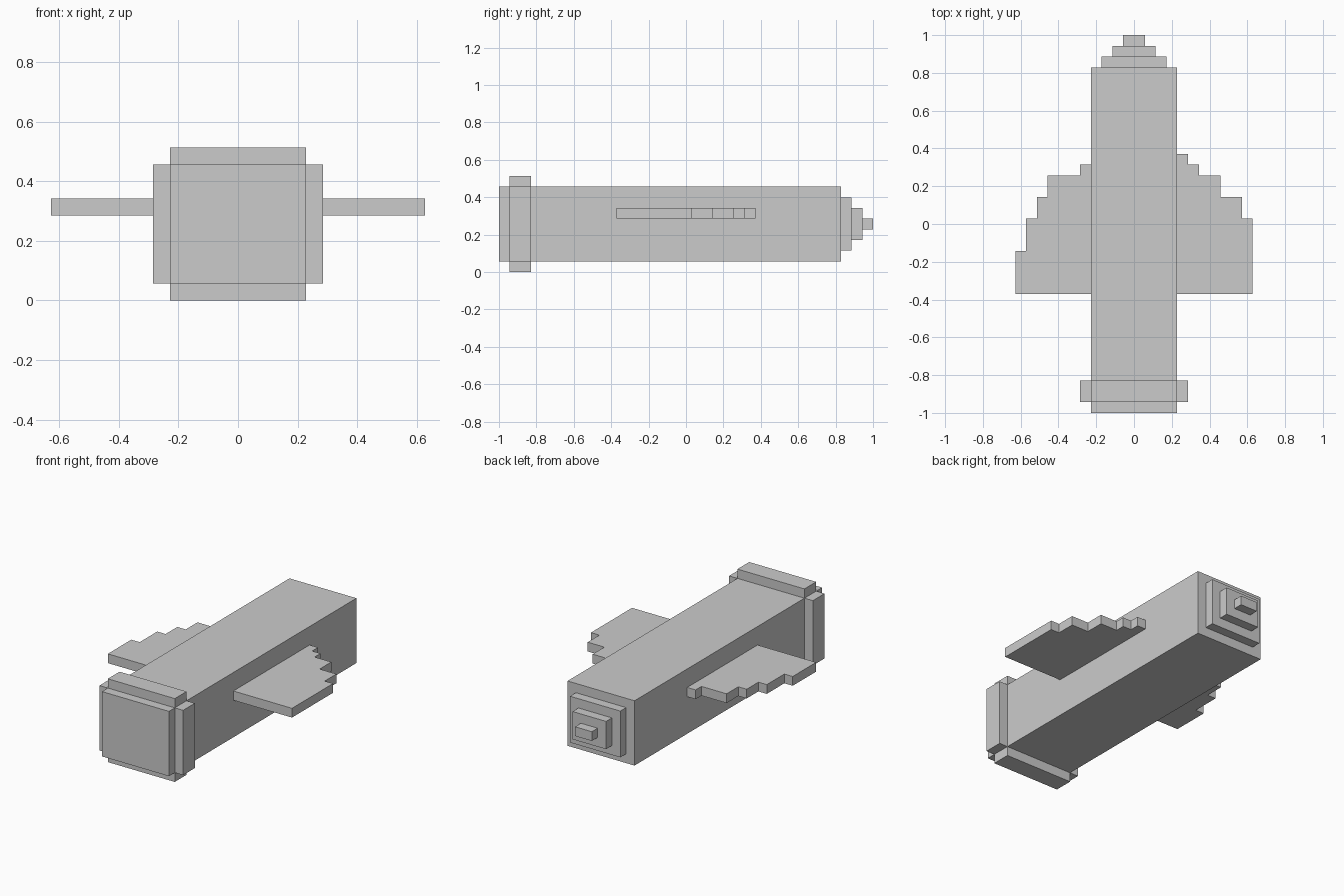
import bpy
import bmesh

if "Cube" in bpy.data.objects:
    bpy.data.objects.remove(bpy.data.objects["Cube"])

U = 2 / 35  # one block of the grid the model is built on


def prism(name, outline, z0, z1):
    """Extrude an outline (x, y in blocks, y counted from the tail) from z0 to z1."""
    bm = bmesh.new()
    face = bm.faces.new([bm.verts.new((x * U, y * U - 1, z0 * U)) for x, y in outline])
    ext = bmesh.ops.extrude_face_region(bm, geom=[face])
    verts = [v for v in ext["geom"] if isinstance(v, bmesh.types.BMVert)]
    bmesh.ops.translate(bm, verts=verts, vec=(0, 0, (z1 - z0) * U))
    bmesh.ops.recalc_face_normals(bm, faces=bm.faces)
    mesh = bpy.data.meshes.new(name)
    bm.to_mesh(mesh)
    bm.free()
    obj = bpy.data.objects.new(name, mesh)
    bpy.context.collection.objects.link(obj)
    return obj


def box(name, x0, x1, y0, y1, z0, z1):
    return prism(name, [(x0, y0), (x1, y0), (x1, y1), (x0, y1)], z0, z1)


def wing(name, side, rear, steps):
    """Flat fin with a stepped leading edge; steps are (outer x, front y)."""
    outline = [(4 * side, rear)]
    x = 4
    for outer, front in steps:
        outline += [(x * side, front), (outer * side, front)]
        x = outer
    outline.append((x * side, rear))
    prism(name, outline, 5, 6)


# Fuselage
box("body", -4, 4, 0, 32, 1, 8)

# Stepped nose
for i in range(3):
    w = 3 - i
    box(f"nose_step_{i + 1}", -w, w, 32 + i, 33 + i, 2 + i, 7 - i)

# Raised band around the tail
for label, side in (("left", -1), ("right", 1)):
    x0, x1 = sorted((4 * side, 5 * side))
    box(f"tail_band_{label}", x0, x1, 1, 3, 1, 8)
box("tail_band_top", -4, 4, 1, 3, 8, 9)
box("tail_band_bottom", -4, 4, 1, 3, 0, 1)

# Wings, with slightly different steps on each side
wing("right_wing", 1, 11, [(5, 24), (6, 23), (8, 22), (10, 20), (11, 18)])
wing("left_wing", -1, 11, [(5, 23), (8, 22), (9, 20), (10, 18), (11, 15)])
